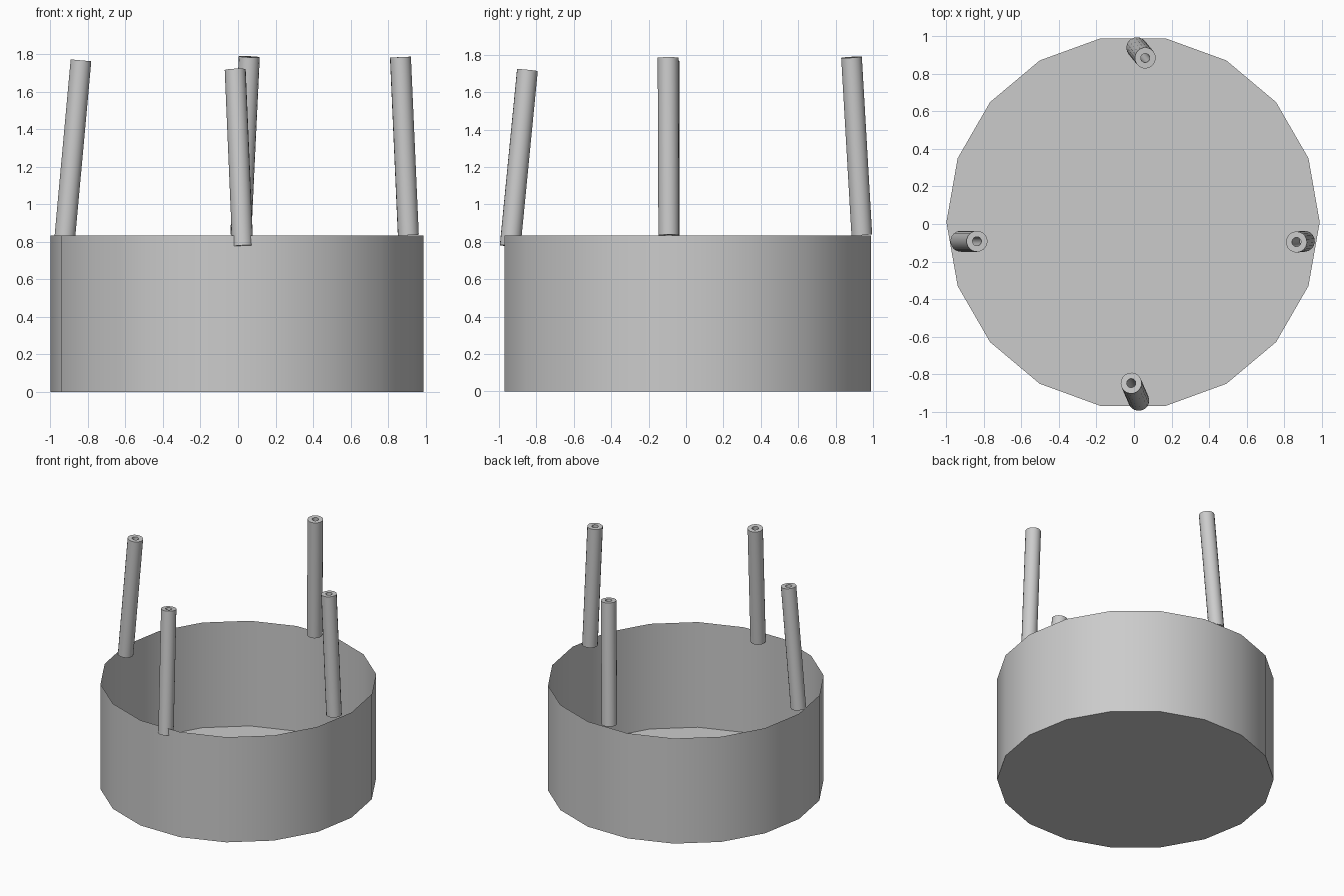
import bpy
import bmesh
import math
from mathutils import Matrix, Vector

old = bpy.data.objects.get("Cube")
if old:
    bpy.data.objects.remove(old, do_unlink=True)

# Single grey material
GREY = (0.6, 0.6, 0.6, 1.0)
grey = bpy.data.materials.new("plain_grey")
grey.use_nodes = True
grey.diffuse_color = GREY
grey.node_tree.nodes["Principled BSDF"].inputs["Base Color"].default_value = GREY


def ring(bm, radius, z, sides):
    """A loop of vertices around the z axis."""
    step = 2 * math.pi / sides
    return [bm.verts.new((radius * math.cos(i * step), radius * math.sin(i * step), z))
            for i in range(sides)]


def bridge(bm, a, b):
    """Quads between two rings of equal length."""
    n = len(a)
    for i in range(n):
        j = (i + 1) % n
        bm.faces.new((a[i], a[j], b[j], b[i]))


def finish(bm, name, matrix):
    mesh = bpy.data.meshes.new(name)
    bm.to_mesh(mesh)
    bm.free()
    mesh.materials.append(grey)
    obj = bpy.data.objects.new(name, mesh)
    bpy.context.collection.objects.link(obj)
    obj.matrix_world = matrix
    bpy.ops.object.select_all(action="DESELECT")
    obj.select_set(True)
    bpy.context.view_layer.objects.active = obj
    bpy.ops.object.shade_smooth_by_angle(angle=math.radians(30))
    return obj


# Open tub: thin wall and a floor
bm = bmesh.new()
low = ring(bm, 0.995, 0, 18)
high = ring(bm, 0.995, 0.835, 18)
bridge(bm, low, high)
bm.faces.new(low[::-1])
finish(bm, "tub", Matrix.Translation((-0.005, 0.01, 0)))


def post(name, bottom, top):
    """Hollow tube leaning from bottom to top."""
    bottom, top = Vector(bottom), Vector(top)
    axis = top - bottom
    bm = bmesh.new()
    loops = [ring(bm, r, z, 18) for r, z in
             ((0.056, 0), (0.056, axis.length), (0.024, axis.length), (0.024, 0))]
    for i in range(4):
        bridge(bm, loops[i], loops[(i + 1) % 4])
    turn = axis.to_track_quat("Z", "Y").to_matrix().to_4x4()
    finish(bm, name, Matrix.Translation(bottom) @ turn)


# Four leaning posts around the rim
post("front_post", (0.025, -0.94, 0.777), (-0.015, -0.848, 1.718))
post("back_post", (0.015, 0.94, 0.838), (0.06, 0.885, 1.787))
post("left_post", (0.908, -0.092, 0.836), (0.866, -0.096, 1.785))
post("right_post", (-0.923, -0.092, 0.825), (-0.837, -0.092, 1.768))
